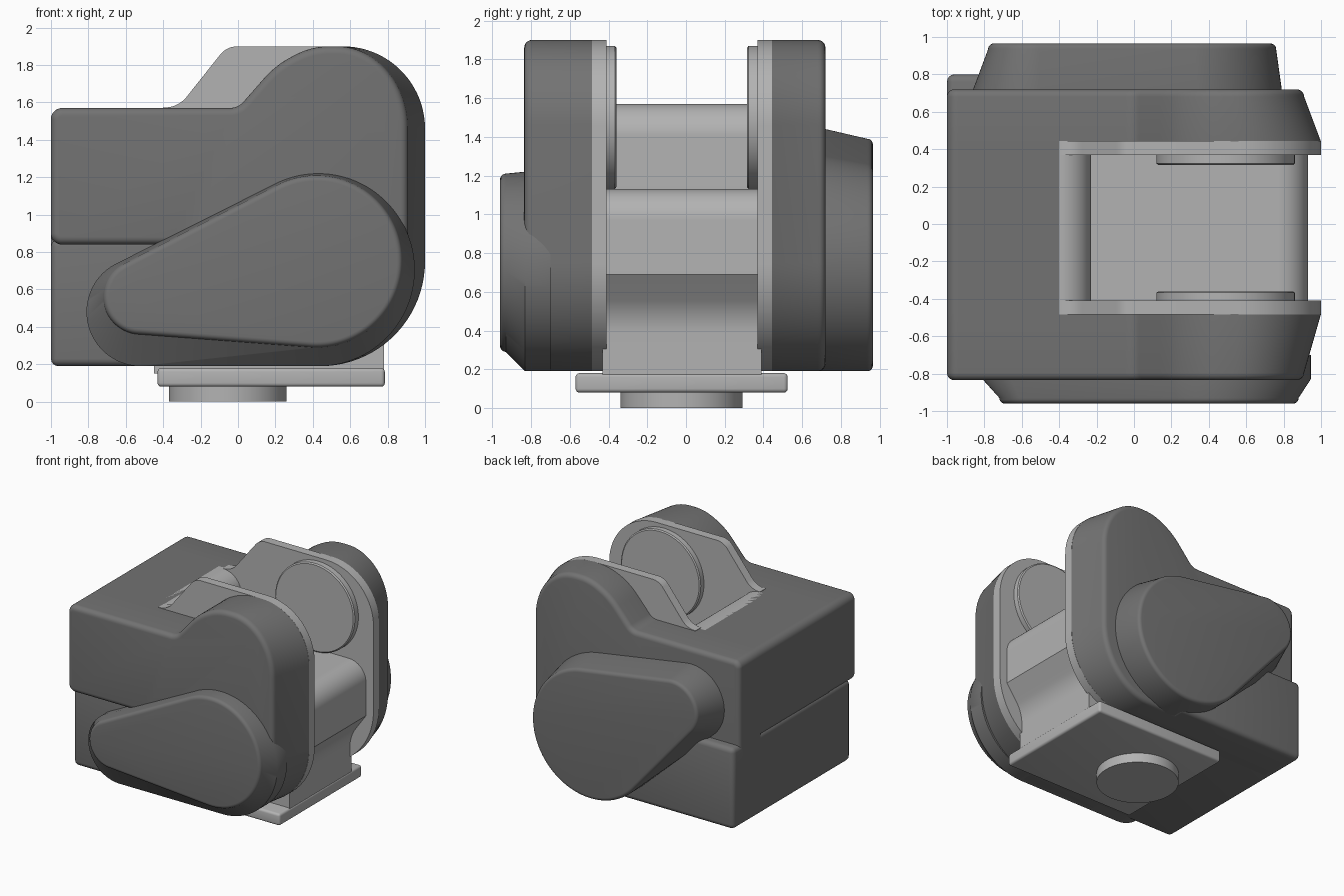
import bpy, bmesh, math
from mathutils import Vector as V

if "Cube" in bpy.data.objects:
    bpy.data.objects.remove(bpy.data.objects["Cube"])


def material(name, g):
    m = bpy.data.materials.new(name)
    m.diffuse_color = (g, g, g, 1)
    m.use_nodes = True
    m.node_tree.nodes["Principled BSDF"].inputs["Base Color"].default_value = m.diffuse_color
    return m


DARK, LIGHT = material("dark_grey", 0.17), material("light_grey", 0.45)


def finish(name, bm, mat, angle=35):
    bmesh.ops.recalc_face_normals(bm, faces=bm.faces)
    me = bpy.data.meshes.new(name)
    bm.to_mesh(me)
    bm.free()
    me.materials.append(mat)
    me.shade_smooth()
    me.set_sharp_from_angle(angle=math.radians(angle))
    ob = bpy.data.objects.new(name, me)
    bpy.context.collection.objects.link(ob)
    return ob


def rounded(pts):
    """Closed xz outline from (x, z, corner radius)."""
    out = []
    for i, (x, z, r) in enumerate(pts):
        q = V((x, z))
        if r == 0:
            out.append(q)
            continue
        d1 = (V(pts[i - 1][:2]) - q).normalized()
        d2 = (V(pts[(i + 1) % len(pts)][:2]) - q).normalized()
        half = d1.angle(d2) / 2
        c = q + (d1 + d2).normalized() * r / math.sin(half)
        a = q + d1 * r / math.tan(half) - c
        b = q + d2 * r / math.tan(half) - c
        w = math.pi - 2 * half
        n = max(4, int(w * 14))
        for k in range(n + 1):
            t = k / n
            out.append(c + (a * math.sin((1 - t) * w) + b * math.sin(t * w)) / math.sin(w))
    return out


def inset(ring, d):
    """Shift a counter-clockwise outline inward."""
    out = []
    for i, p in enumerate(ring):
        e1 = (p - ring[i - 1]).normalized()
        e2 = (ring[(i + 1) % len(ring)] - p).normalized()
        n1, n2 = V((-e1.y, e1.x)), V((-e2.y, e2.x))
        out.append(p + (n1 + n2) * d / (1 + n1.dot(n2)))
    return out


def loft(name, rings, mat):
    """Skin outlines given as (y, points) and cap both ends."""
    bm = bmesh.new()
    vs = [[bm.verts.new((p.x, y, p.y)) for p in ring] for y, ring in rings]
    n = len(vs[0])
    for a, b in zip(vs, vs[1:]):
        for i in range(n):
            j = (i + 1) % n
            bm.faces.new((a[i], a[j], b[j], b[i]))
    bm.faces.new(vs[0])
    bm.faces.new(vs[-1])
    return finish(name, bm, mat)


def slab(name, pts, y0, y1, mat):
    ring = rounded(pts)
    return loft(name, [(y0, ring), (y1, ring)], mat)


def box(name, lo, hi, bevel, mat):
    bm = bmesh.new()
    bmesh.ops.create_cube(bm, size=1)
    for v in bm.verts:
        v.co = V([lo[i] if v.co[i] < 0 else hi[i] for i in range(3)])
    bmesh.ops.bevel(bm, geom=bm.edges[:], offset=bevel, segments=4, profile=0.5, affect='EDGES')
    return finish(name, bm, mat)


def edge_steps(face_y, r, side):
    """(y, inset) pairs of a rounded outer edge."""
    for k in range(6):
        a = k / 5 * math.pi / 2
        yield face_y - side * r * (1 - math.sin(a)), r * (1 - math.cos(a))


def cheek(name, pts, y_in, y_out):
    side = 1 if y_out > 0 else -1
    base = rounded(pts)
    draft = [V((p.x - 0.09 * min(1, max(0, (p.x - 0.3) / 0.7)), p.y)) for p in base]
    rings = [(y_in, base)] + [(y, inset(draft, d)) for y, d in edge_steps(y_out, 0.04, side)]
    return loft(name, rings, DARK)


def hull(circles, d=0, n=128):
    """Teardrop outline round two (x, z, radius) circles."""
    out = []
    for i in range(n):
        u = V((math.cos(2 * math.pi * i / n), math.sin(2 * math.pi * i / n)))
        x, z, r = max(circles, key=lambda c: c[0] * u.x + c[1] * u.y + c[2])
        out.append(V((x, z)) + u * (r - d))
    return out


def lobe(name, base, top, y_root, y_base, y_out):
    side = 1 if y_out > 0 else -1
    rings = [(y_root, hull(base)), (y_base, hull(base))]
    rings += [(y, hull(top, d)) for y, d in edge_steps(y_out, 0.03, side)]
    return loft(name, rings, DARK)


def disc(name, radius, y0, y1, x, z):
    return loft(name, [(y, hull([(x, z, radius)], d, 96))
                       for y, d in ((y0, 0), (y1 - (y1 - y0) * 0.15, 0), (y1, 0.01))], LIGHT)


# Side cheeks; the front one is cut away at its lower left
right_side = [(1, 0.19, 0.56), (1, 1.9, 0.44), (0.29, 1.9, 0.5), (0, 1.57, 0.1), (-1, 1.57, 0.06)]
cheek("back_cheek", [(-1, 0.19, 0.06)] + right_side, 0.44, 0.72)
cheek("front_cheek", [(-0.3, 0.19, 0.05)] + right_side + [(-1, 0.84, 0.06), (-0.3, 0.84, 0.05)],
      -0.48, -0.835)

# Rear housing: upper block and offset lower block
slab("upper_housing", [(-1, 0.84, 0.05), (-0.4, 0.84, 0), (-0.4, 1.57, 0), (-1, 1.57, 0.06)],
     -0.481, 0.441, DARK)
box("lower_housing", (-1, -0.76, 0.19), (0.2, 0.80, 0.87), 0.04, DARK)

# Thin liner plates with round bosses facing the channel
liner = [(-0.4, 0.25, 0), (0.4, 0.19, 0), (1, 0.19, 0.56), (1, 1.9, 0.44), (-0.06, 1.9, 0.12),
         (-0.32, 1.573, 0.15), (-0.4, 1.573, 0)]
for label, y_out, y_in, y_boss in (("front", -0.485, -0.41, -0.36), ("back", 0.445, 0.37, 0.315)):
    slab(label + "_liner", liner, y_out, y_in, LIGHT)
    disc(label + "_boss", 0.37, y_in, y_boss, 0.49, 1.5)

# Stepped channel core
slab("channel_core", [(-0.45, 0.15, 0), (0.78, 0.15, 0), (0.78, 0.48, 0.3), (0.93, 0.69, 0),
                      (0.93, 1.13, 0.16), (-0.23, 1.13, 0), (-0.23, 1.57, 0.165), (-0.45, 1.57, 0)],
     -0.43, 0.39, LIGHT)

# Teardrop covers on both sides
lobe("front_cover", [(0.43, 0.705, 0.515), (-0.52, 0.48, 0.29)],
     [(0.42, 0.75, 0.46), (-0.52, 0.56, 0.20)], -0.7, -0.83, -0.96)
lobe("back_cover", [(0.23, 0.75, 0.56), (-0.55, 1.13, 0.31)],
     [(0.22, 0.73, 0.54), (-0.54, 1.15, 0.24)], 0.65, 0.72, 0.965)

# Mounting plate and round foot
box("base_plate", (-0.43, -0.57, 0.08), (0.785, 0.525, 0.18), 0.02, LIGHT)
bm = bmesh.new()
bmesh.ops.create_cone(bm, cap_ends=True, segments=96, radius1=0.315, radius2=0.315, depth=0.1)
bmesh.ops.translate(bm, verts=bm.verts, vec=(-0.055, -0.023, 0.05))
finish("base_foot", bm, LIGHT)
